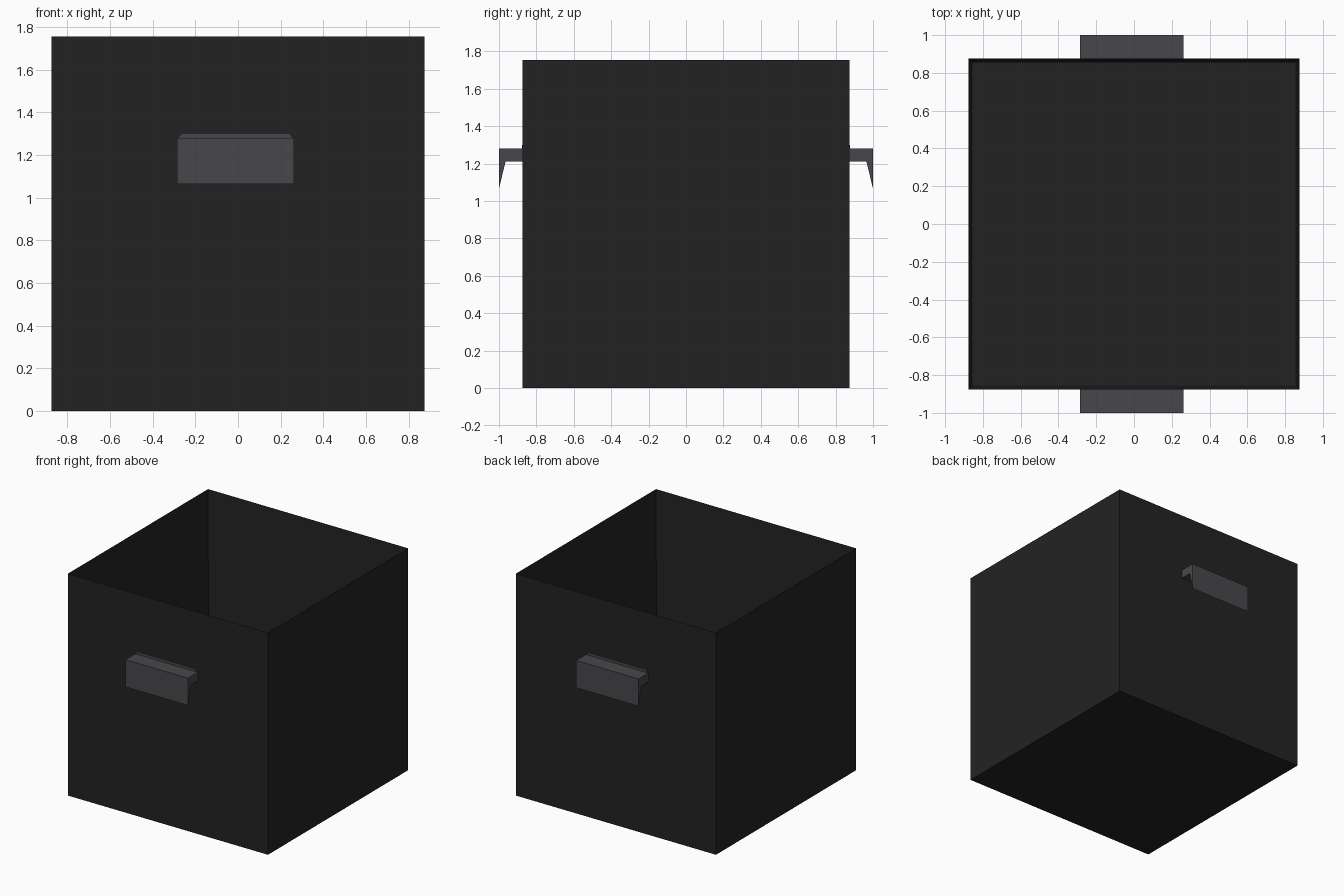
import bpy, bmesh

if "Cube" in bpy.data.objects:
    bpy.data.objects.remove(bpy.data.objects["Cube"])


def material(name, rgb):
    m = bpy.data.materials.new(name)
    m.diffuse_color = (*rgb, 1)
    m.use_nodes = True
    m.node_tree.nodes["Principled BSDF"].inputs["Base Color"].default_value = m.diffuse_color
    return m


BLACK = material("black fabric", (0.0165, 0.0165, 0.0165))
GREY = material("dark grey plastic", (0.064, 0.062, 0.070))


def finish(name, bm, mat):
    bmesh.ops.recalc_face_normals(bm, faces=bm.faces[:])
    me = bpy.data.meshes.new(name)
    bm.to_mesh(me)
    bm.free()
    me.materials.append(mat)
    ob = bpy.data.objects.new(name, me)
    bpy.context.collection.objects.link(ob)
    return ob


def extrude_profile(name, points, axis, a, b, mat):
    """Extrude a closed 2D outline along x (points are y, z) or y (points are x, z)."""
    bm = bmesh.new()
    place = (lambda p, t: (t, p[0], p[1])) if axis == "x" else (lambda p, t: (p[0], t, p[1]))
    face = bm.faces.new([bm.verts.new(place(p, a)) for p in points])
    geom = bmesh.ops.extrude_face_region(bm, geom=[face])["geom"]
    step = (b - a, 0, 0) if axis == "x" else (0, b - a, 0)
    bmesh.ops.translate(bm, vec=step, verts=[v for v in geom if isinstance(v, bmesh.types.BMVert)])
    return finish(name, bm, mat)


# Open box: inset the top face for the rim, then push it down to the floor
H, HALF, WALL = 1.755, 0.875, 0.03
bm = bmesh.new()
bmesh.ops.create_cube(bm, size=1)
bmesh.ops.scale(bm, vec=(2 * HALF, 2 * HALF, H), verts=bm.verts)
bmesh.ops.translate(bm, vec=(0, 0, H / 2), verts=bm.verts)
bm.normal_update()
top = max(bm.faces, key=lambda f: f.calc_center_median().z)
bmesh.ops.inset_region(bm, faces=[top], thickness=WALL)
bmesh.ops.translate(bm, vec=(0, 0, WALL - H), verts=top.verts)
finish("storage_box", bm, BLACK)

# Handles on front and back: hooked grip with tapering lip, plus a thin mounting plate
for side, s in (("front", -1), ("back", 1)):
    grip = [(0.87, 1.28), (1.0, 1.28), (1.0, 1.065), (0.965, 1.21), (0.87, 1.21)]
    extrude_profile(side + "_handle", [(s * y, z) for y, z in grip], "x", -0.285, 0.262, GREY)
    plate = [(-0.275, 1.215), (0.25, 1.215), (0.25, 1.285), (0.24, 1.30), (-0.262, 1.30), (-0.275, 1.285)]
    extrude_profile(side + "_handle_plate", plate, "y", s * 0.87, s * 0.877, GREY)
